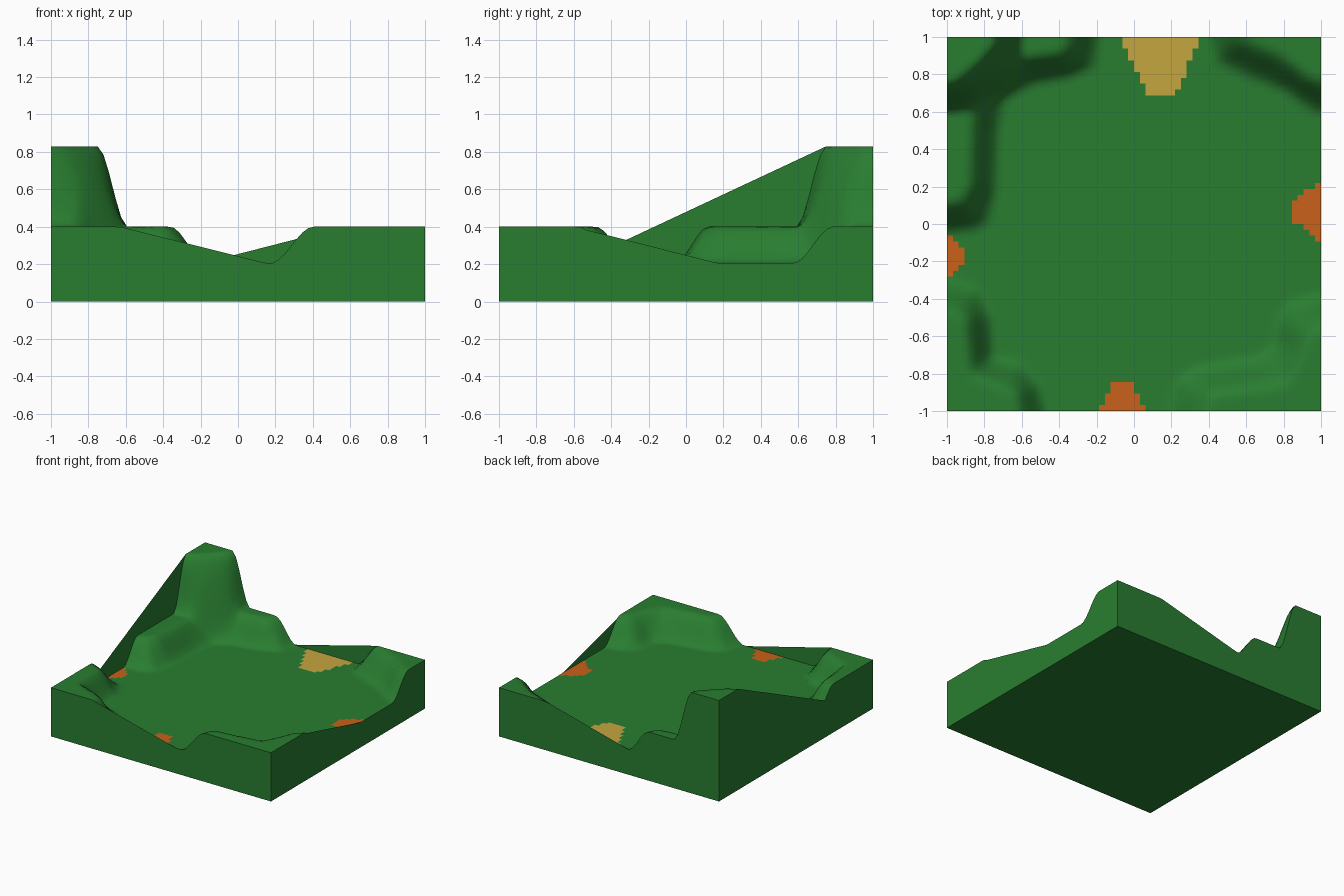
import bpy
from mathutils import Vector
from mathutils.geometry import intersect_point_line

if "Cube" in bpy.data.objects:
    bpy.data.objects.remove(bpy.data.objects["Cube"])

N = 64
FLOOR = 0.205


def material(name, rgb):
    m = bpy.data.materials.new(name)
    m.diffuse_color = (*rgb, 1)
    m.use_nodes = True
    m.node_tree.nodes["Principled BSDF"].inputs["Base Color"].default_value = m.diffuse_color
    return m


green = material("grass", (0.022, 0.205, 0.03))
orange = material("orange_ground", (0.58, 0.12, 0.01))
yellow = material("sand", (0.56, 0.38, 0.05))

# Raised corners: corner, foot contour, rim contour, rise (contours run edge to edge)
HILLS = [
    ((-1, 1), [(-.17, 1.01), (-.19, .83), (-.35, .77), (-.52, .74), (-.68, .66), (-.71, .5),
               (-.72, .2), (-.76, 0), (-.85, -.05), (-1.01, -.06)],
     [(-.36, 1.01), (-.4, .93), (-.65, .9), (-.88, .7), (-.9, .2), (-.94, .14), (-1.01, .12)], .195),
    ((-1, 1), [(-.59, 1.01), (-.6, .82), (-.68, .7), (-.8, .61), (-1.01, .59)],
     [(-.75, 1.01), (-.76, .96), (-.95, .78), (-1.01, .75)], .43),
    ((-1, -1), [(-1.01, -.27), (-.83, -.33), (-.75, -.5), (-.74, -.7), (-.6, -.73), (-.5, -.85), (-.45, -1.01)],
     [(-1.01, -.48), (-.92, -.52), (-.89, -.82), (-.65, -.92), (-.63, -1.01)], .195),
    ((1, -1), [(.17, -1.01), (.22, -.82), (.35, -.75), (.65, -.7), (.74, -.64), (.75, -.5), (.82, -.4), (1.01, -.36)],
     [(.4, -1.01), (.43, -.93), (.84, -.88), (.95, -.62), (1.01, -.57)], .195),
    ((1, 1), [(.38, 1.01), (.42, .86), (.6, .77), (.8, .7), (.94, .59), (1.01, .57)],
     [(.58, 1.01), (.8, .92), (.94, .8), (1.01, .78)], .195),
]


def inside(p, poly):
    hit = False
    for (x1, y1), (x2, y2) in zip(poly, poly[1:] + poly[:1]):
        if (y1 > p[1]) != (y2 > p[1]) and p[0] < x1 + (p[1] - y1) * (x2 - x1) / (y2 - y1):
            hit = not hit
    return hit


def distance(p, line):
    best = 9
    q = Vector((*p, 0))
    for a, b in zip(line, line[1:]):
        a, b = Vector((*a, 0)), Vector((*b, 0))
        c, t = intersect_point_line(q, a, b)
        best = min(best, (a.lerp(b, min(1, max(0, t))) - q).length)
    return best


def height(x, y):
    z = FLOOR
    for (cx, cy), foot, rim, rise in HILLS:
        corner = [(cx * 1.01, cy * 1.01)]
        p = (x, y)
        if inside(p, rim + corner):
            z += rise
        elif inside(p, foot + corner):
            d = distance(p, foot)
            t = d / (d + distance(p, rim) + 1e-6)
            z += rise * t * t * (3 - 2 * t)
    return z


# Coloured patches on the edges: centre, half width, depth
def ground_colour(x, y):
    for along, depth, c, half, reach, mat in (
            (y, x + 1, -.17, .11, .1, 1), (x, y + 1, -.065, .13, .16, 1),
            (y, 1 - x, .07, .16, .16, 1), (x, 1 - y, .145, .22, .315, 2)):
        if depth < reach and abs(along - c) < half * (1 - .7 * depth / reach):
            return mat
    return 0


def add_mesh(name, verts, faces, mats):
    me = bpy.data.meshes.new(name)
    me.from_pydata(verts, [], faces)
    for m in mats:
        me.materials.append(m)
    ob = bpy.data.objects.new(name, me)
    bpy.context.collection.objects.link(ob)
    return ob


# Terrain surface
axis = [-1 + 2 * i / N for i in range(N + 1)]
verts = [(x, y, height(x, y)) for y in axis for x in axis]
faces = [(k, k + 1, k + N + 2, k + N + 1)
         for j in range(N) for i in range(N) for k in [j * (N + 1) + i]]
terrain = add_mesh("terrain", verts, faces, (green, orange, yellow))
for f in terrain.data.polygons:
    f.use_smooth = True
    f.material_index = ground_colour(f.center.x, f.center.y)


# Side walls follow the terrain edge, with one straight sloping span each
def wall(name, place, a, b, flip):
    vs = []
    for t in axis:
        x, y = place(t)
        z = height(x, y)
        if a[0] <= t <= b[0]:
            z = max(z, a[1] + (t - a[0]) * (b[1] - a[1]) / (b[0] - a[0]))
        vs += [(x, y, 0), (x, y, z)]
    fs = [(2 * i, 2 * i + 2, 2 * i + 3, 2 * i + 1) for i in range(N)]
    add_mesh(name, vs, [f[::-1] for f in fs] if flip else fs, (green,))


wall("front_wall", lambda t: (t, -1), (-.63, .4), (.15, .205), False)
wall("right_wall", lambda t: (1, t), (-.6, .4), (.17, .205), False)
wall("back_wall", lambda t: (t, 1), (-.19, .205), (.57, .4), True)
wall("left_wall", lambda t: (-1, t), (-.5, .245), (.75, .83), True)

# Underside
add_mesh("base", [(-1, -1, 0), (-1, 1, 0), (1, 1, 0), (1, -1, 0)], [(0, 1, 2, 3)], (green,))
